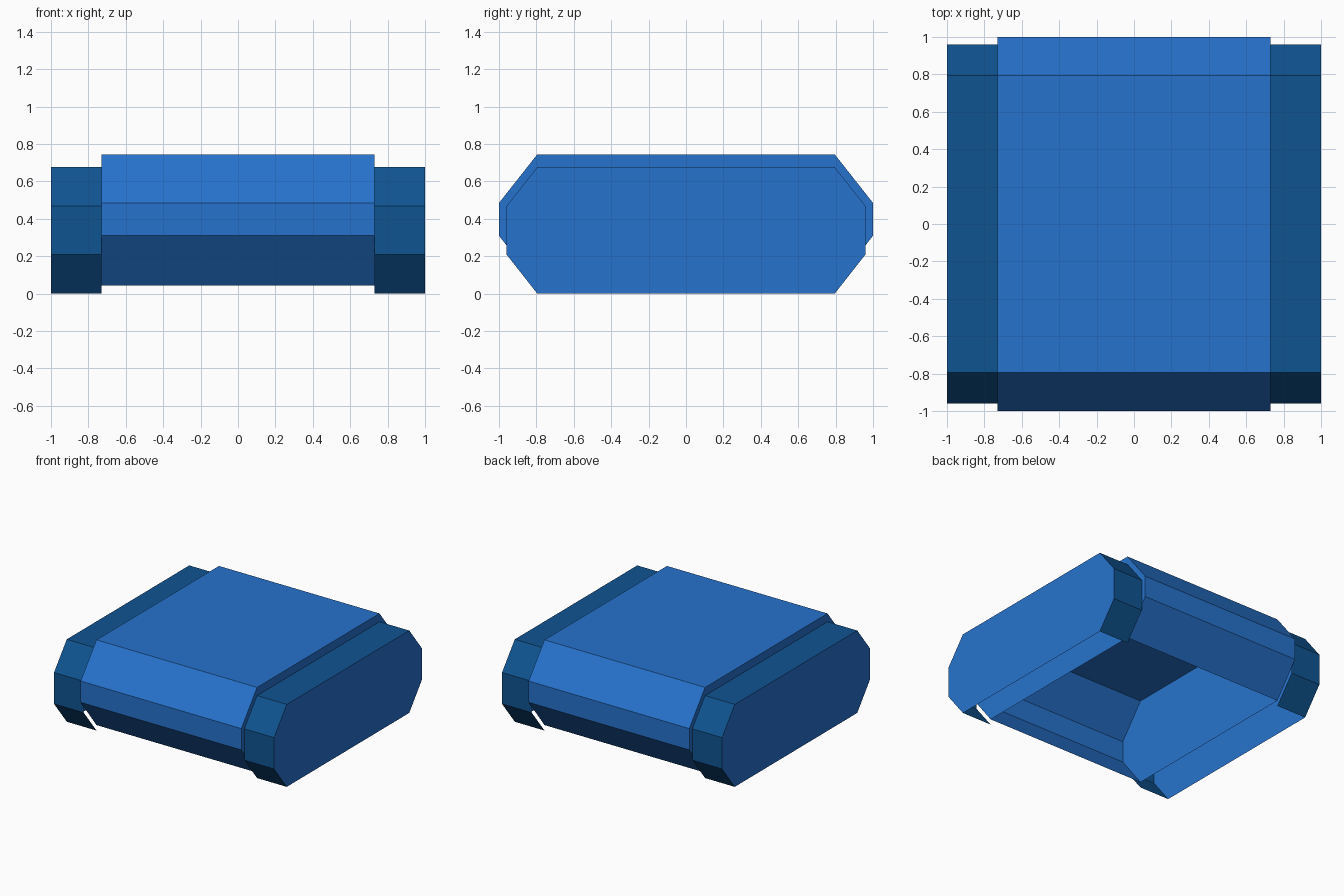
import bpy, bmesh

if "Cube" in bpy.data.objects:
    bpy.data.objects.remove(bpy.data.objects["Cube"])


def material(name, rgb):
    m = bpy.data.materials.new(name)
    m.diffuse_color = (*rgb, 1.0)
    m.use_nodes = True
    m.node_tree.nodes["Principled BSDF"].inputs["Base Color"].default_value = m.diffuse_color
    return m


BLUE = material("bright blue", (0.0194, 0.171, 0.610))
DARK = material("deep blue", (0.0048, 0.087, 0.283))


def open_shell(name, half, x0, x1, caps, band_mat, cap_mat):
    """Sweep a mirrored (y, z) profile along x, leaving the underside open."""
    profile = half + [(-y, z) for y, z in reversed(half)]
    bm = bmesh.new()
    a = [bm.verts.new((x0, y, z)) for y, z in profile]
    b = [bm.verts.new((x1, y, z)) for y, z in profile]
    for i in range(len(profile) - 1):
        bm.faces.new((a[i], b[i], b[i + 1], a[i + 1])).normal_flip()
    for ring in caps:
        verts = a[::-1] if ring == "low" else b
        bm.faces.new(verts).material_index = 1
    bm.normal_update()
    mesh = bpy.data.meshes.new(name)
    bm.to_mesh(mesh)
    bm.free()
    mesh.materials.append(band_mat)
    mesh.materials.append(cap_mat)
    obj = bpy.data.objects.new(name, mesh)
    bpy.context.collection.objects.link(obj)
    return obj


# Central body: faceted cover with both side walls
body = [(0.795, 0.045), (1.0, 0.31), (1.0, 0.485), (0.795, 0.745)]
open_shell("body", body, -0.73, 0.73, ("low", "high"), BLUE, BLUE)

# Side covers: dark band with a bright outer plate, open towards the body
side = [(0.795, 0.0), (0.96, 0.21), (0.96, 0.468), (0.795, 0.677)]
open_shell("right_side_cover", side, 0.73, 1.0, ("high",), DARK, BLUE)
open_shell("left_side_cover", side, -1.0, -0.73, ("low",), DARK, BLUE)
